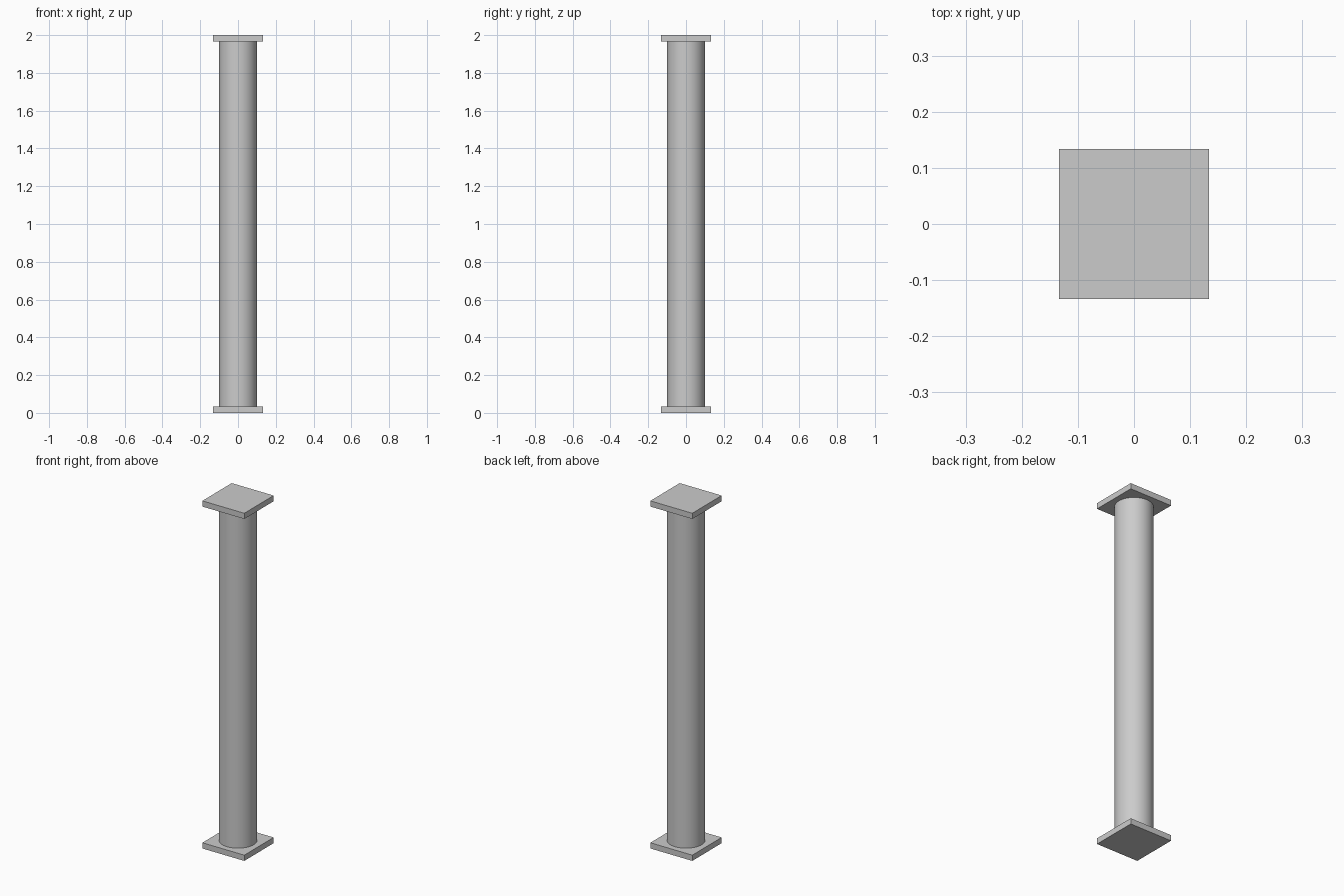
import bpy

if "Cube" in bpy.data.objects:
    bpy.data.objects.remove(bpy.data.objects["Cube"])

HEIGHT = 2.0
PLATE_W = 0.267
PLATE_T = 0.033
RADIUS = 0.1


def add_plate(name, z):
    bpy.ops.mesh.primitive_cube_add(size=1, location=(0, 0, z))
    plate = bpy.context.object
    plate.name = name
    plate.scale = (PLATE_W, PLATE_W, PLATE_T)
    bpy.ops.object.transform_apply(location=False, rotation=False, scale=True)


# Square end plates
add_plate("base_plate", PLATE_T / 2)
add_plate("top_plate", HEIGHT - PLATE_T / 2)

# Round shaft between the plates
bpy.ops.mesh.primitive_cylinder_add(
    vertices=64, radius=RADIUS, depth=HEIGHT - 2 * PLATE_T, location=(0, 0, HEIGHT / 2))
bpy.context.object.name = "column_shaft"
bpy.ops.object.shade_smooth_by_angle()
